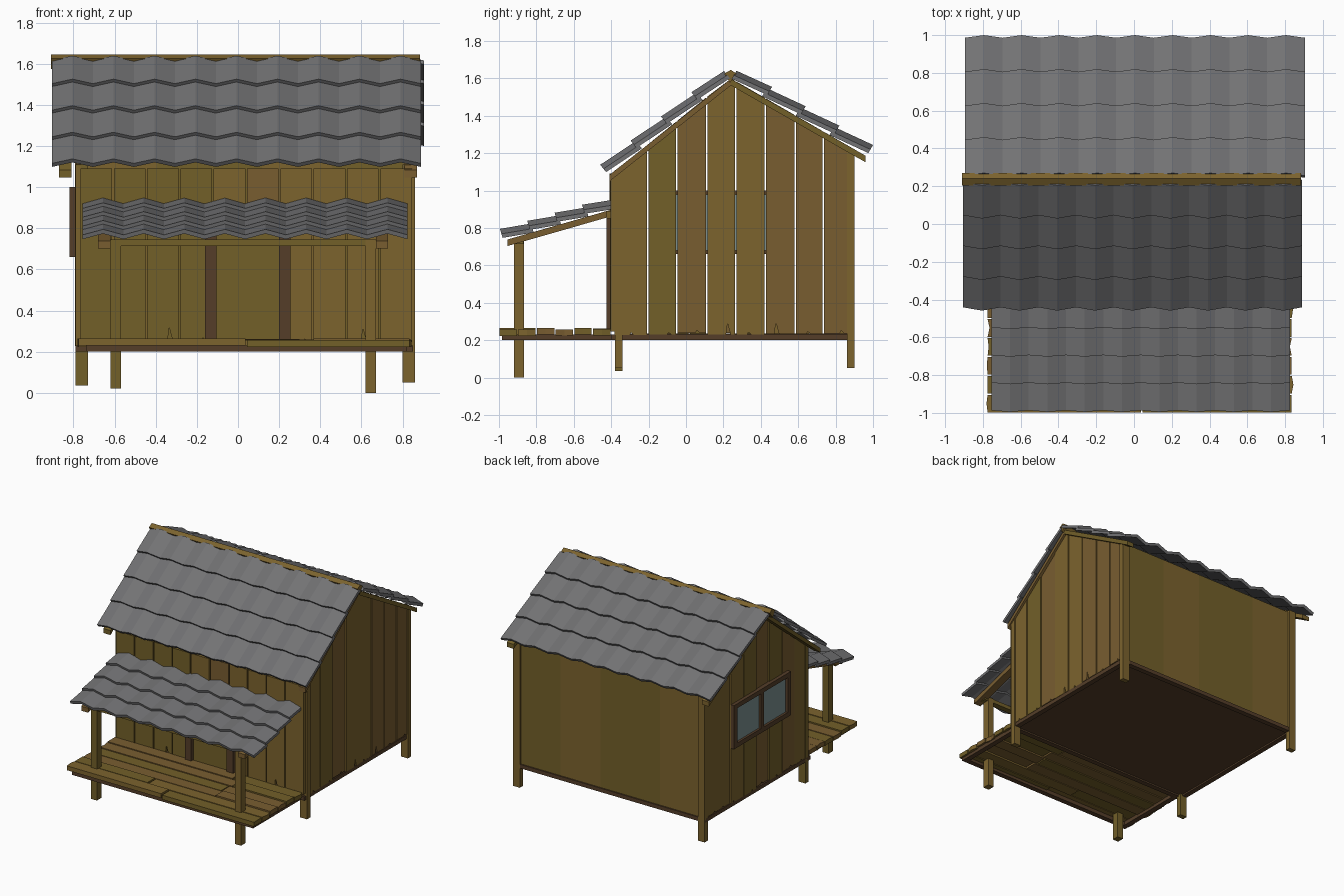
import bpy, bmesh, random
from mathutils import Vector

if "Cube" in bpy.data.objects:
    bpy.data.objects.remove(bpy.data.objects["Cube"])
random.seed(4)


def material(name, rgb):
    m = bpy.data.materials.new(name)
    m.diffuse_color = (*rgb, 1)
    m.use_nodes = True
    m.node_tree.nodes["Principled BSDF"].inputs["Base Color"].default_value = m.diffuse_color
    return m


WOOD = [material(f"wood_{i}", c) for i, c in enumerate(
    [(0.20, 0.125, 0.027), (0.17, 0.115, 0.022), (0.19, 0.11, 0.03)])]
DARK = material("dark_wood", (0.09, 0.048, 0.022))
GLASS = material("glass", (0.2, 0.28, 0.28))
SLATE = material("slate", (0.17, 0.17, 0.175))


def finish(bm, name, mat):
    bmesh.ops.recalc_face_normals(bm, faces=bm.faces)
    me = bpy.data.meshes.new(name)
    bm.to_mesh(me)
    bm.free()
    ob = bpy.data.objects.new(name, me)
    me.materials.append(mat or random.choice(WOOD))
    bpy.context.collection.objects.link(ob)
    return ob


def prism(name, pts, axis, a, b, mat=None):
    """Extrude a 2D profile from a to b along axis (0 = x, 1 = y, 2 = z)."""
    bm = bmesh.new()
    rings = []
    for t in (a, b):
        ring = []
        for p in pts:
            c = list(p)
            c.insert(axis, t)
            ring.append(bm.verts.new(c))
        rings.append(ring)
        bm.faces.new(ring)
    n = len(pts)
    for i in range(n):
        j = (i + 1) % n
        bm.faces.new((rings[0][i], rings[0][j], rings[1][j], rings[1][i]))
    return finish(bm, name, mat)


def box(name, x, y, z, mat=None):
    return prism(name, [(x[0], y[0]), (x[1], y[0]), (x[1], y[1]), (x[0], y[1])], 2, *z, mat)


def roof_z(y):
    return min(1.08 + (y + 0.41) * 0.806, 1.597 - (y - 0.245) * 0.575)


def plank(name, axis, u0, u1, a, b, z0, top):
    """Vertical plank with a chipped lower end and a top cut to fit the roof."""
    z0 += random.uniform(-0.004, 0.008)
    c = random.uniform(u0 + 0.03, u1 - 0.03)
    h = random.choice([0.012, 0.015, 0.06])
    pts = [(u0, z0), (c - 0.012, z0), (c - 0.004, z0 + h), (c + 0.012, z0), (u1, z0), (u1, top(u1))]
    if axis == 0 and u0 < 0.242 < u1:
        pts.append((0.242, top(0.242)))
    pts.append((u0, top(u0)))
    d = random.uniform(-0.004, 0.004)
    return prism(name, pts, axis, a + d, b + d)


def roof(name, x0, x1, top, eave, waves, rows, amp=0.028, thick=0.022, lift=0.02):
    """Overlapping rows of zigzag sheet running from ridge to eave."""
    t, e = Vector((0, *top)), Vector((0, *eave))
    d = (e - t) / rows
    n = d.cross(Vector((1, 0, 0))).normalized()
    n = n if n.z > 0 else -n
    for r in range(rows):
        bm = bmesh.new()
        cols = []
        for i in range(2 * waves + 1):
            x = Vector((x0 + (x1 - x0) * i / (2 * waves), 0, 0))
            w = amp * (i % 2)
            s, f = t + d * (r - (0.1 if r else 0)), t + d * (r + 1)
            cols.append([bm.verts.new(x + p) for p in (
                s + n * w, f + n * (w + lift), f + n * (w + lift + thick), s + n * (w + thick))])
        for p, q in zip(cols, cols[1:]):
            for k in range(4):
                m = (k + 1) % 4
                bm.faces.new((p[k], p[m], q[m], q[k]))
        bm.faces.new(cols[0])
        bm.faces.new(cols[-1])
        finish(bm, f"{name}_row_{r + 1}", SLATE)


def rafter(name, x0, x1, p, q, h):
    prism(name, [p, q, (q[0], q[1] - h), (p[0], p[1] - h)], 0, x0, x1)


# Roofs
roof("front_roof", -0.905, 0.89, (0.235, 1.60), (-0.415, 1.083), 9, 4)
roof("back_roof", -0.895, 0.905, (0.245, 1.597), (0.965, 1.183), 9, 4)
roof("porch_roof", -0.755, 0.825, (-0.39, 0.90), (-0.975, 0.728), 8, 4)
# Ridge beam and gable rafters
prism("ridge_beam", [(0.205, 1.625), (0.235, 1.575), (0.27, 1.625), (0.24, 1.645)], 0, -0.91, 0.885)
for side, x in (("left", -0.84), ("right", 0.84)):
    rafter(f"{side}_front_rafter", x - 0.03, x + 0.03, (0.24, 1.597), (-0.41, 1.083), 0.035)
    rafter(f"{side}_back_rafter", x - 0.03, x + 0.03, (0.24, 1.597), (0.96, 1.186), 0.035)

# Corner posts that continue down as legs
for name, x, y, z in (("front_left", (-0.79, -0.73), (-0.38, -0.34), 0.035),
                      ("front_right", (0.80, 0.86), (-0.38, -0.34), 0.05),
                      ("back_left", (-0.76, -0.70), (0.86, 0.90), 0.05),
                      ("back_right", (0.80, 0.86), (0.86, 0.90), 0.05)):
    if name == "back_left":
        x = (-0.79, -0.735)
    box(f"{name}_corner_post", x, y, (z, roof_z(sum(y) / 2) - 0.01))

# Side walls of upright planks, left one open around the window
edges = [-0.385, -0.205, -0.05, 0.11, 0.265, 0.425, 0.585, 0.735, 0.895]
WIN_Y, WIN_Z = (-0.12, 0.58), (0.66, 1.0)
for i, (u, v) in enumerate(zip(edges, edges[1:])):
    plank(f"right_wall_plank_{i + 1}", 0, u + 0.004, v - 0.004, 0.825, 0.85, 0.23, roof_z)
    plank(f"left_wall_plank_{i + 1}", 0, u + 0.004, v - 0.004, -0.79, -0.765, 0.23, roof_z)

# Left window: frame, mullion and two panes
y0, y1 = WIN_Y
z0, z1 = WIN_Z
ym = (y0 + y1) / 2
for n, y, z in (("bottom", WIN_Y, (z0, z0 + 0.035)), ("top", WIN_Y, (z1 - 0.035, z1)),
                ("front", (y0, y0 + 0.04), WIN_Z), ("back", (y1 - 0.04, y1), WIN_Z),
                ("middle", (ym - 0.02, ym + 0.02), WIN_Z)):
    box(f"window_frame_{n}", (-0.82, -0.76), y, z, DARK)
box("window_glass", (-0.802, -0.75), (y0 + 0.02, y1 - 0.02), (z0 + 0.02, z1 - 0.02), GLASS)

# Front wall planks with the doorway left out of the lower part
step = 1.62 / 10
for i in range(10):
    u = -0.77 + i * step
    low = 0.82 if i in (4, 5) else 0.25
    plank(f"front_wall_plank_{i + 1}", 1, u + 0.004, u + step - 0.004, -0.405, -0.38, low, lambda x: 1.09)
# Door and its frame
box("door", (-0.11, 0.22), (-0.40, -0.375), (0.255, 0.82))
for n, x, z in (("left", (-0.16, -0.105), (0.25, 0.86)), ("right", (0.20, 0.255), (0.25, 0.86)),
                ("top", (-0.16, 0.255), (0.81, 0.86))):
    box(f"door_frame_{n}", x, (-0.425, -0.38), z, DARK)

# Smooth back wall of flush boards
for i in range(9):
    u = -0.735 + i * 1.535 / 9
    box(f"back_wall_board_{i + 1}", (u, u + 1.535 / 9), (0.865, 0.885), (0.22, 1.21))

# House floor with a raised rim under it
box("house_floor", (-0.77, 0.84), (-0.38, 0.88), (0.212, 0.235), DARK)
for n, y, (a, b) in (("house_front", (-0.40, -0.36), (-0.79, 0.85)), ("house_back", (0.855, 0.895), (-0.79, 0.85)),
                     ("porch_front", (-0.985, -0.945), (-0.74, 0.82))):
    box(f"{n}_sill", (a, b), y, (0.2, 0.23), DARK)
for n, x, y in (("house_left", (-0.79, -0.75), (-0.39, 0.89)), ("house_right", (0.81, 0.85), (-0.39, 0.89)),
                ("porch_left", (-0.74, -0.70), (-0.98, -0.39)), ("porch_right", (0.78, 0.82), (-0.98, -0.39))):
    box(f"{n}_sill", x, y, (0.2, 0.23), DARK)

# Porch deck: long boards, each split once, with ragged ends
for i in range(6):
    y = -1.0 + i * 0.1
    split = 0.04 if i == 0 else random.uniform(-0.35, 0.45)
    for j, (a, b) in enumerate(((-0.775, split - 0.004), (split + 0.004, 0.835))):
        r = lambda: random.uniform(-0.012, 0.012)
        pts = [(a, y + 0.003), (b, y + 0.003), (b + (r() if j else 0), y + 0.05), (b, y + 0.096),
               (a, y + 0.096), (a + (0 if j else r()), y + 0.05)]
        dz = random.uniform(-0.006, 0.004)
        prism(f"deck_board_{i + 1}_{j + 1}", pts, 2, 0.228 + dz, 0.262 + dz)

# Porch posts, cross beam and rafters
box("porch_left_post", (-0.62, -0.57), (-0.92, -0.865), (0.02, 0.745))
box("porch_right_post", (0.62, 0.67), (-0.92, -0.865), (0.0, 0.745))
box("porch_beam", (-0.68, 0.70), (-0.915, -0.87), (0.715, 0.745))
for n, a, b in (("left", -0.68, -0.62), ("right", 0.67, 0.73)):
    rafter(f"porch_{n}_rafter", a, b, (-0.955, 0.738), (-0.39, 0.90), 0.035)
box("porch_wall_beam", (-0.70, 0.76), (-0.425, -0.40), (0.85, 0.89))
